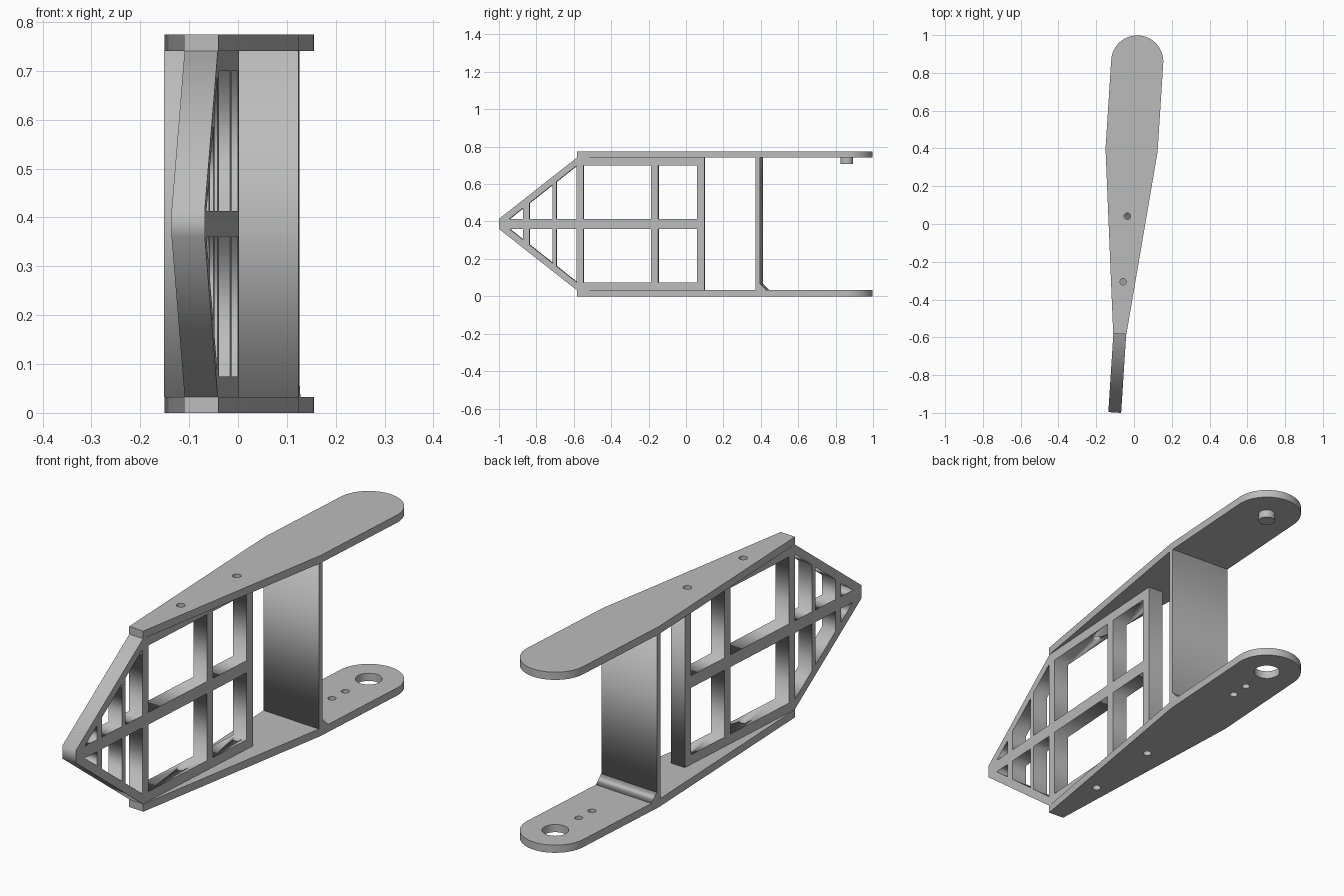
import bpy, bmesh, math
from mathutils import Matrix

cube = bpy.data.objects.get("Cube")
if cube:
    bpy.data.objects.remove(cube, do_unlink=True)

grey = bpy.data.materials.new("light_grey")
grey.use_nodes = True
COLOR = (0.5, 0.5, 0.5, 1)
grey.diffuse_color = COLOR
grey.node_tree.nodes["Principled BSDF"].inputs["Base Color"].default_value = COLOR

# The whole arm is slightly turned about the vertical axis
TURN = Matrix.Translation((-0.038, 0, 0)) @ Matrix.Rotation(-0.064, 4, 'Z')
SIDEWAYS = Matrix(((0, 0, 1, 0), (1, 0, 0, 0), (0, 1, 0, 0), (0, 0, 0, 1)))
FLOOR, CEIL, HEIGHT = 0.033, 0.741, 0.774
MID = HEIGHT / 2
HALF = 0.138          # half width of the wide end
END_Y = 0.862         # centre of the rounded end
SCREWS = [(0, -0.306), (0, 0.041)]


def circle(x, y, r, n=32):
    return [(x + r * math.cos(2 * math.pi * i / n),
             y + r * math.sin(2 * math.pi * i / n)) for i in range(n)]


def slab(name, loops, low, high, matrix=Matrix()):
    """Extrude an outline with holes from low to high."""
    curve = bpy.data.curves.new(name, 'CURVE')
    curve.dimensions, curve.fill_mode = '2D', 'BOTH'
    curve.extrude = (high - low) / 2
    for loop in loops:
        spline = curve.splines.new('POLY')
        spline.points.add(len(loop) - 1)
        for point, (a, b) in zip(spline.points, loop):
            point.co = (a, b, 0, 1)
        spline.use_cyclic_u = True
    temp = bpy.data.objects.new(name + "_curve", curve)
    bpy.context.collection.objects.link(temp)
    graph = bpy.context.evaluated_depsgraph_get()
    mesh = bpy.data.meshes.new_from_object(temp.evaluated_get(graph))
    bpy.data.objects.remove(temp, do_unlink=True)
    mesh.name = name
    bm = bmesh.new()
    bm.from_mesh(mesh)
    bmesh.ops.remove_doubles(bm, verts=bm.verts, dist=1e-5)
    bmesh.ops.recalc_face_normals(bm, faces=bm.faces)
    bm.transform(TURN @ matrix @ Matrix.Translation((0, 0, (low + high) / 2)))
    bm.to_mesh(mesh)
    bm.free()
    mesh.materials.clear()
    mesh.materials.append(grey)
    obj = bpy.data.objects.new(name, mesh)
    bpy.context.collection.objects.link(obj)
    return obj


def smooth(obj):
    bpy.ops.object.select_all(action='DESELECT')
    obj.select_set(True)
    bpy.context.view_layer.objects.active = obj
    bpy.ops.object.shade_smooth_by_angle(angle=math.radians(30))


# Top and bottom plates: narrow nose, straight sides, rounded end
arc = [(HALF * math.cos(math.pi * i / 32), END_Y + HALF * math.sin(math.pi * i / 32))
       for i in range(33)]
outline = [(-0.035, -0.583), (0.035, -0.583), (HALF, 0.39)] + arc + [(-HALF, 0.39)]
screw_holes = [circle(x, y, 0.017) for x, y in SCREWS]
pivot_holes = [circle(0, END_Y, 0.052, 48), circle(0, 0.717, 0.016), circle(0, 0.634, 0.016)]
smooth(slab("top_plate", [outline] + screw_holes, CEIL, HEIGHT))
smooth(slab("bottom_plate", [outline] + screw_holes + pivot_holes, 0, FLOOR))

# Pivot peg under the top plate
smooth(slab("pivot_peg", [circle(0, END_Y, 0.034)], 0.708, CEIL))

# Cross panel with a sloped fillet behind its foot
slab("cross_panel", [[(0.381, FLOOR), (0.404, FLOOR), (0.404, CEIL), (0.381, CEIL)]],
     -HALF, HALF, SIDEWAYS)
slab("panel_fillet", [[(0.404, FLOOR), (0.438, FLOOR), (0.404, 0.068)]],
     -HALF, HALF, SIDEWAYS)

# Lattice frame: pointed outline with mirrored windows
RAIL = 0.026          # half thickness of the middle rail
frame = [(-1, MID - 0.027), (-0.583, FLOOR), (0.1, FLOOR),
         (0.1, CEIL), (-0.583, CEIL), (-1, MID + 0.027)]
upper = []
for y0, y1 in [(-0.548, -0.185), (-0.147, 0.06)]:
    upper.append([(y0, MID + RAIL), (y1, MID + RAIL), (y1, 0.7), (y0, 0.7)])


def slope(y):
    return MID + RAIL + 0.79 * (y + 0.945)


upper.append([(-0.945, MID + RAIL), (-0.87, MID + RAIL), (-0.87, slope(-0.87))])
for y0, y1 in [(-0.837, -0.714), (-0.692, -0.585)]:
    upper.append([(y0, MID + RAIL), (y1, MID + RAIL), (y1, slope(y1)), (y0, slope(y0))])
lower = [[(y, HEIGHT - z) for y, z in loop] for loop in upper]
lattice = slab("lattice_frame", [frame] + upper + lower, -0.034, 0.034, SIDEWAYS)

# Screw holes through the upper and lower rails of the frame
for i, (x, y) in enumerate(SCREWS):
    for side, low, high in [("lower", 0.01, 0.1), ("upper", 0.67, 0.76)]:
        cutter = slab(f"screw_cutter_{side}_{i}", [circle(x, y, 0.017)], low, high)
        cutter.hide_render = True
        cutter.hide_set(True)
        cut = lattice.modifiers.new(f"{side}_hole_{i}", 'BOOLEAN')
        cut.operation, cut.solver, cut.object = 'DIFFERENCE', 'EXACT', cutter
